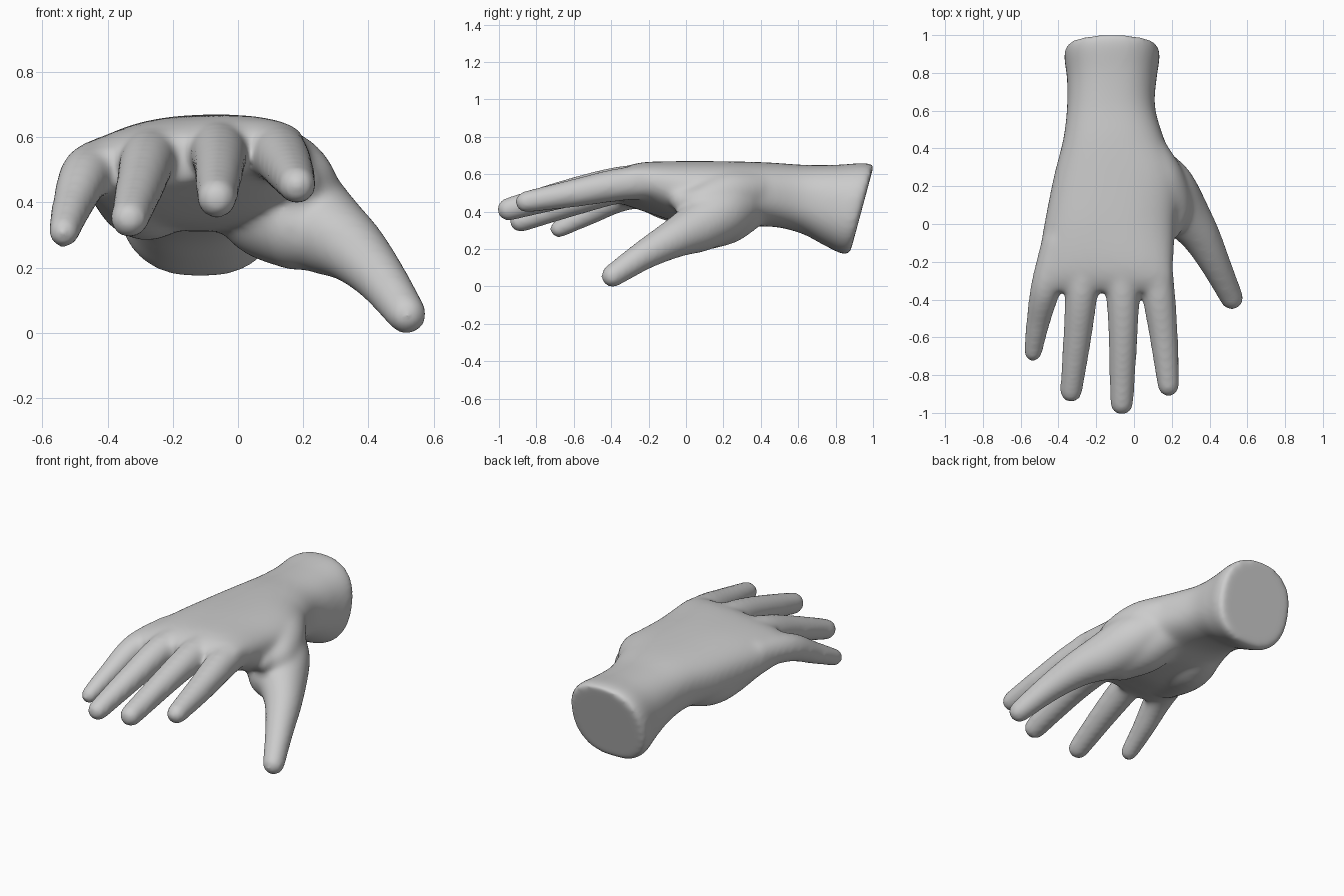
import bpy, bmesh, math
from mathutils import Vector

if "Cube" in bpy.data.objects:
    bpy.data.objects.remove(bpy.data.objects["Cube"])


def smooth_rows(rows, steps=8):
    """Catmull-Rom interpolation of rows with any number of columns."""
    p = [rows[0]] + list(rows) + [rows[-1]]
    out = []
    for i in range(1, len(p) - 2):
        for s in range(steps):
            t = s / steps
            out.append([0.5 * (2 * b + (c - a) * t + (2 * a - 5 * b + 4 * c - d) * t * t
                               + (3 * b - a - 3 * c + d) * t ** 3)
                        for a, b, c, d in zip(*p[i - 1:i + 3])])
    return out + [list(rows[-1])]


def skin(bm, rings):
    """Closed tube through a list of equal-length rings."""
    loops = [[bm.verts.new(co) for co in ring] for ring in rings]
    n = len(loops[0])
    for a, b in zip(loops, loops[1:]):
        for i in range(n):
            bm.faces.new((a[i], a[(i + 1) % n], b[(i + 1) % n], b[i]))
    bm.faces.new(loops[0][::-1])
    bm.faces.new(loops[-1])


def spow(v, e):
    return math.copysign(abs(v) ** e, v)


def palm(bm, rows, n=48, e=0.84):
    """Rows: y, x min, x max, z bottom, z top, sideways tilt, end slant."""
    rings = []
    for y, x0, x1, z0, z1, tilt, slant in smooth_rows(rows):
        ring = []
        for i in range(n):
            a = 2 * math.pi * i / n
            u, v = spow(math.cos(a), e), spow(math.sin(a), e)
            dz = v * (z1 - z0) / 2
            ring.append(((x0 + x1) / 2 + u * (x1 - x0) / 2, y + slant * dz,
                         (z0 + z1) / 2 + dz + tilt * u))
        rings.append(ring)
    skin(bm, rings)


def digit(bm, rows, n=24):
    """Rows: x, y, z, radius; both ends are rounded."""
    pts = smooth_rows(rows)
    for end in (0, -1):
        x, y, z, r = pts[end]
        c = Vector((x, y, z))
        inner = Vector(pts[1][:3]) if end == 0 else Vector(pts[-2][:3])
        d = (c - inner).normalized()
        for k in range(1, 7):
            a = k * math.pi / 12.5
            q = [*(c + d * r * math.sin(a)), r * math.cos(a)]
            pts.insert(0, q) if end == 0 else pts.append(q)
    rings = []
    for i, p in enumerate(pts):
        d = Vector(pts[min(i + 1, len(pts) - 1)][:3]) - Vector(pts[max(i - 1, 0)][:3])
        side = d.cross(Vector((0, 0, 1))).normalized()
        up = side.cross(d).normalized()
        rings.append([Vector(p[:3]) + p[3] * (side * math.cos(a) + up * math.sin(a))
                      for a in (2 * math.pi * j / n for j in range(n))])
    skin(bm, rings)


bm = bmesh.new()

# forearm stump, wrist and palm
palm(bm, [
    (0.94, -0.355, 0.125, 0.17, 0.65, 0, 0.27),
    (0.89, -0.37, 0.137, 0.175, 0.66, 0, 0.25),
    (0.77, -0.355, 0.12, 0.22, 0.65, 0, 0.15),
    (0.62, -0.355, 0.112, 0.285, 0.65, 0, 0.05),
    (0.45, -0.375, 0.16, 0.32, 0.662, 0.0, 0),
    (0.25, -0.425, 0.24, 0.31, 0.668, 0.005, 0),
    (0.0, -0.475, 0.22, 0.335, 0.668, 0.018, 0),
    (-0.2, -0.508, 0.208, 0.40, 0.658, 0.036, 0),
    (-0.3, -0.523, 0.205, 0.44, 0.635, 0.044, 0),
    (-0.36, -0.525, 0.19, 0.46, 0.595, 0.045, 0)])

# heel pad, thumb pad and the web between thumb and index finger
digit(bm, [(-0.21, 0.38, 0.48, 0.13), (-0.28, 0.16, 0.43, 0.148), (-0.35, -0.12, 0.48, 0.12)])
digit(bm, [(0.0, 0.38, 0.46, 0.12), (0.09, 0.22, 0.39, 0.16), (0.18, 0.09, 0.335, 0.145)])
digit(bm, [(0.07, 0.40, 0.52, 0.10), (0.14, 0.24, 0.495, 0.125),
           (0.20, 0.09, 0.445, 0.11), (0.19, -0.02, 0.46, 0.065)])

# four fingers and thumb
for path in (
    [(0.10, -0.12, 0.56, 0.09), (0.128, -0.35, 0.545, 0.089),
     (0.158, -0.6, 0.498, 0.076), (0.182, -0.856, 0.452, 0.059)],
    [(-0.07, -0.12, 0.565, 0.095), (-0.06, -0.35, 0.553, 0.09),
     (-0.058, -0.6, 0.505, 0.078), (-0.065, -0.95, 0.412, 0.063)],
    [(-0.24, -0.12, 0.55, 0.09), (-0.275, -0.35, 0.53, 0.087),
     (-0.3, -0.6, 0.452, 0.076), (-0.333, -0.886, 0.348, 0.060)],
    [(-0.40, -0.1, 0.515, 0.09), (-0.465, -0.33, 0.485, 0.082),
     (-0.508, -0.52, 0.39, 0.064), (-0.535, -0.68, 0.308, 0.050)],
    [(0.06, 0.36, 0.47, 0.10), (0.16, 0.21, 0.40, 0.15), (0.255, 0.07, 0.32, 0.138),
     (0.35, -0.06, 0.257, 0.106), (0.435, -0.22, 0.17, 0.081), (0.518, -0.393, 0.056, 0.063)],
):
    digit(bm, path)

mesh = bpy.data.meshes.new("hand")
bmesh.ops.recalc_face_normals(bm, faces=bm.faces)
bm.to_mesh(mesh)
bm.free()
hand = bpy.data.objects.new("hand", mesh)
bpy.context.collection.objects.link(hand)

# fuse into one skin and soften the webs
fuse = hand.modifiers.new("fuse", 'REMESH')
fuse.mode = 'VOXEL'
fuse.voxel_size = 0.013
fuse.use_smooth_shade = True
soften = hand.modifiers.new("soften", 'SMOOTH')
soften.factor = 0.5
soften.iterations = 26
